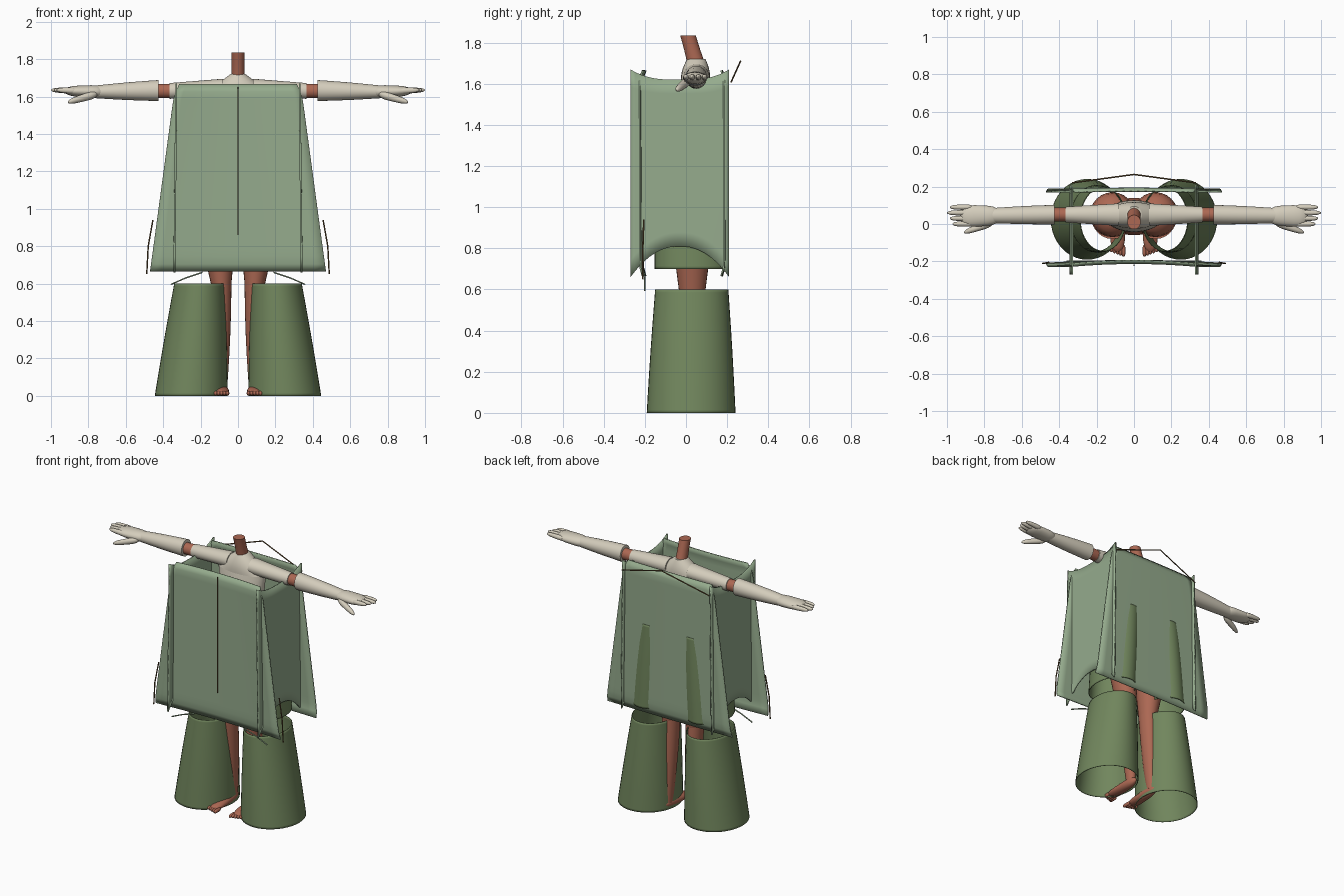
import bpy
import bmesh
from math import cos, sin, pi, radians
from mathutils import Vector

default_cube = bpy.data.objects.get("Cube")
if default_cube:
    bpy.data.objects.remove(default_cube, do_unlink=True)


def linear(channel):
    value = channel / 255
    return ((value + 0.055) / 1.055) ** 2.4


def material(name, red, green, blue):
    mat = bpy.data.materials.new(name)
    mat.use_nodes = True
    colour = (linear(red), linear(green), linear(blue), 1)
    mat.diffuse_color = colour
    shader = mat.node_tree.nodes["Principled BSDF"]
    shader.inputs["Base Color"].default_value = colour
    return mat


SAGE = material("sage green", 149, 171, 141)
OLIVE = material("olive green", 113, 134, 93)
CREAM = material("cream", 212, 205, 188)
SKIN = material("skin", 172, 104, 83)
BROWN = material("dark brown", 104, 82, 52)


def finish(name, bm, mat, thickness=0):
    bmesh.ops.recalc_face_normals(bm, faces=bm.faces)
    mesh = bpy.data.meshes.new(name)
    bm.to_mesh(mesh)
    bm.free()
    mesh.materials.append(mat)
    part = bpy.data.objects.new(name, mesh)
    bpy.context.collection.objects.link(part)
    bpy.ops.object.select_all(action="DESELECT")
    part.select_set(True)
    bpy.context.view_layer.objects.active = part
    bpy.ops.object.shade_smooth_by_angle(angle=radians(45))
    if thickness:
        solidify = part.modifiers.new("thickness", "SOLIDIFY")
        solidify.thickness = thickness
        solidify.offset = 0


def skin_grid(bm, rows, closed):
    for lower, upper in zip(rows, rows[1:]):
        count = len(lower)
        for i in range(count if closed else count - 1):
            j = (i + 1) % count
            bm.faces.new((lower[i], lower[j], upper[j], upper[i]))


def tube(name, start, end, first, last, mat, mirror=1, bulge=0,
         rounded=False, hollow=False, sides=24, steps=10):
    """Elliptical tube between two points; radius pairs lie across its main axis."""
    start, end = Vector(start), Vector(end)
    span = end - start
    main = max(range(3), key=lambda k: abs(span[k]))
    across = [k for k in range(3) if k != main]
    bm = bmesh.new()
    rows = []
    for step in range(steps + 1):
        t = (1 - cos(pi * step / steps)) / 2
        swell = bulge * sin(pi * t)
        cap = max(0.01, 1 - abs(2 * t - 1) ** 4) ** 0.5 if rounded else 1
        row = []
        for i in range(sides):
            angle = 2 * pi * i / sides
            point = start + span * t
            for k, a, b, wave in zip(across, first, last, (cos(angle), sin(angle))):
                point[k] += (a + (b - a) * t + swell) * cap * wave
            point.x *= mirror
            row.append(bm.verts.new(point))
        rows.append(row)
    skin_grid(bm, rows, True)
    if not hollow:
        bm.faces.new(rows[0])
        bm.faces.new(rows[-1])
    finish(name, bm, mat, 0.004 if hollow else 0)


def sheet(name, shape, columns, levels, mat, thickness):
    bm = bmesh.new()
    rows = [[bm.verts.new(shape(2 * i / columns - 1, j / levels))
             for i in range(columns + 1)] for j in range(levels + 1)]
    skin_grid(bm, rows, False)
    finish(name, bm, mat, thickness)


def cord(name, points, mat, mirror=1):
    curve = bpy.data.curves.new(name, "CURVE")
    curve.dimensions = "3D"
    curve.bevel_depth = 0.004
    curve.bevel_resolution = 1
    curve.use_fill_caps = True
    spline = curve.splines.new("POLY")
    spline.points.add(len(points) - 1)
    for knot, (x, y, z) in zip(spline.points, points):
        knot.co = (x * mirror, y, z, 1)
    curve.materials.append(mat)
    bpy.context.collection.objects.link(bpy.data.objects.new(name, curve))


# Flared front and back panels, curled slightly inward at hem and top
def flared(depth, bow):
    inward = -1 if depth > 0 else 1

    def shape(u, v):
        corner = max(0, 10 * v - 9)
        width = 0.47 - 0.135 * v - 0.02 * corner ** 2
        curl = 0.014 * (max(0, 1 - 20 * v) + max(0, 25 * v - 24))
        return (u * width, depth + bow * u * u + inward * curl, 0.665 + v)
    return shape


sheet("front_panel", flared(-0.21, -0.015), 16, 25, SAGE, 0.008)
sheet("back_panel", flared(0.19, -0.005), 16, 25, SAGE, 0.008)


# Side panels with a dipped top and an arched bottom
def side_panel(mirror):
    def shape(u, v):
        bottom = 0.81 - 0.15 * abs(u) ** 2.2
        top = 1.62 + 0.05 * abs(u) ** 3
        return (mirror * (0.34 - 0.01 * v), 0.24 * u - 0.03, bottom + (top - bottom) * v)
    return shape


# Cords
cord("front_seam", [(0, -0.22, 1.65), (0, -0.22, 0.86)], BROWN)
cord("back_cord", [(-0.33, 0.22, 1.61), (0, 0.265, 1.71), (0.33, 0.22, 1.61)], BROWN)

# Neck and torso
tube("neck", (0, 0.055, 1.68), (0, 0.01, 1.835), (0.038, 0.045), (0.036, 0.038),
     SKIN, bulge=-0.002)
tube("shoulders", (0, 0.045, 1.6), (0, 0.05, 1.72), (0.17, 0.07), (0.04, 0.045),
     CREAM, bulge=0.01)
tube("chest", (0, 0.04, 1.36), (0, 0.045, 1.6), (0.125, 0.08), (0.17, 0.07),
     CREAM, bulge=0.01)
tube("waist", (0, 0.04, 0.9), (0, 0.04, 1.37), (0.17, 0.1), (0.12, 0.075),
     SKIN, bulge=-0.01)

for side, mirror in (("left", 1), ("right", -1)):
    sheet(side + "_side_panel", side_panel(mirror), 20, 12, SAGE, 0.01)

    # Arm: short sleeve, bare elbow and long glove
    tube(side + "_sleeve", (0.08, 0.05, 1.645), (0.365, 0.05, 1.63),
         (0.06, 0.05), (0.042, 0.042), CREAM, mirror)
    tube(side + "_elbow", (0.35, 0.05, 1.63), (0.44, 0.05, 1.63),
         (0.037, 0.038), (0.037, 0.038), SKIN, mirror)
    tube(side + "_glove", (0.425, 0.05, 1.632), (0.76, 0.045, 1.625),
         (0.052, 0.056), (0.04, 0.034), CREAM, mirror, bulge=0.002)
    tube(side + "_hand", (0.71, 0.045, 1.625), (0.93, 0.042, 1.63),
         (0.05, 0.038), (0.062, 0.026), CREAM, mirror, rounded=True)
    for index in range(4):
        y = 0.03 * index
        reach = 1 - 0.015 * abs(index - 2)
        tube(side + "_finger", (0.86, y, 1.63), (reach, y, 1.635),
             (0.016, 0.018), (0.012, 0.012), CREAM, mirror, rounded=True, sides=12)
    tube(side + "_thumb", (0.75, 0.01, 1.615), (0.91, -0.045, 1.57),
         (0.024, 0.024), (0.015, 0.016), CREAM, mirror, rounded=True, sides=12)

    # Hip, leg and foot
    tube(side + "_hip", (0.115, 0.05, 0.77), (0.115, 0.05, 1.11),
         (0.12, 0.12), (0.12, 0.12), SKIN, mirror, rounded=True)
    tube(side + "_thigh", (0.115, 0.03, 0.95), (0.09, 0.03, 0.6),
         (0.11, 0.11), (0.055, 0.065), SKIN, mirror)
    tube(side + "_calf", (0.09, 0.03, 0.6), (0.085, 0.07, 0.04),
         (0.055, 0.065), (0.027, 0.035), SKIN, mirror, bulge=0.005)
    tube(side + "_foot", (0.085, 0.12, 0.035), (0.088, -0.15, 0.02),
         (0.028, 0.035), (0.042, 0.018), SKIN, mirror, bulge=0.002, rounded=True)
    for index in range(5):
        x = 0.056 + 0.016 * index
        tube(side + "_toe", (x, -0.11, 0.015), (x, 0.006 * index - 0.175, 0.013),
             (0.01, 0.013), (0.01, 0.012), SKIN, mirror, rounded=True, sides=12)

    # Open trouser pieces: thigh tube and flared cuff
    tube(side + "_thigh_tube", (0.205, 0.028, 0.7), (0.165, 0.025, 1.27),
         (0.132, 0.178), (0.122, 0.17), OLIVE, mirror, bulge=0.003, hollow=True, sides=40)
    tube(side + "_cuff", (0.25, 0.025, 0), (0.205, 0.028, 0.6),
         (0.193, 0.214), (0.134, 0.176), OLIVE, mirror, bulge=0.002, hollow=True, sides=40)

    # Loose trims beside and below the front panel
    cord(side + "_hem_trim", [(0.455, -0.205, 0.94), (0.48, -0.21, 0.8),
                              (0.488, -0.21, 0.65)], BROWN, mirror)
    cord(side + "_lower_trim", [(0.19, -0.2, 0.66), (0.28, -0.2, 0.63),
                                (0.36, -0.2, 0.595)], SAGE, mirror)
